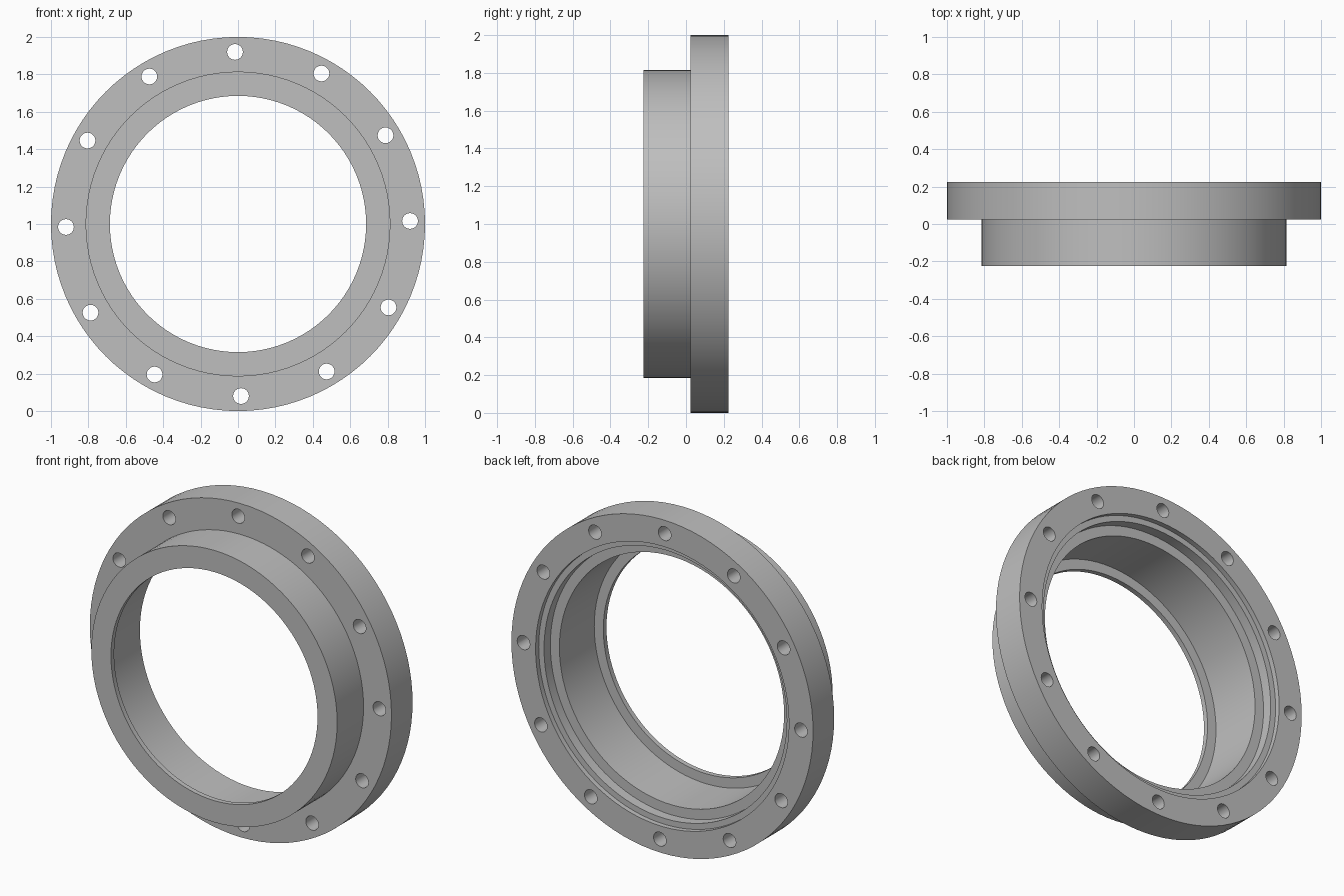
import bpy, bmesh, math
from mathutils import Matrix, Vector

cube = bpy.data.objects.get("Cube")
if cube:
    bpy.data.objects.remove(cube, do_unlink=True)

CENTRE = Vector((0, 0, 1))
SEGMENTS = 96
HOLES = 12

# Plain grey metal
grey = bpy.data.materials.new("grey metal")
grey.use_nodes = True
colour = (0.52, 0.52, 0.52, 1)
grey.diffuse_color = colour
grey.node_tree.nodes["Principled BSDF"].inputs["Base Color"].default_value = colour


def make_object(name, bm):
    bmesh.ops.recalc_face_normals(bm, faces=bm.faces)
    mesh = bpy.data.meshes.new(name)
    bm.to_mesh(mesh)
    bm.free()
    mesh.materials.append(grey)
    obj = bpy.data.objects.new(name, mesh)
    bpy.context.collection.objects.link(obj)
    return obj


def lathe(name, profile):
    """Revolve a closed (radius, y) profile around the y axis."""
    bm = bmesh.new()
    verts = [bm.verts.new(CENTRE + Vector((r, y, 0))) for r, y in profile]
    edges = [bm.edges.new((v, verts[i - 1])) for i, v in enumerate(verts)]
    bmesh.ops.spin(bm, geom=verts + edges, cent=CENTRE, axis=(0, 1, 0),
                   angle=math.tau, steps=SEGMENTS)
    bmesh.ops.remove_doubles(bm, verts=bm.verts, dist=0.0005)
    return make_object(name, bm)


# Flange, collar, stepped rear recess, bore and thin front lip
ring = lathe("flanged_ring", [
    (1.0, 0.225), (1.0, 0.025), (0.815, 0.025), (0.815, -0.225),
    (0.685, -0.225), (0.685, -0.195), (0.745, -0.195), (0.745, 0.135),
    (0.805, 0.135), (0.805, 0.195), (0.84, 0.195), (0.84, 0.225)])

# Bolt hole cutters around the flange
bm = bmesh.new()
for i in range(HOLES):
    a = math.radians(1) + math.tau * i / HOLES
    spot = CENTRE + Vector((0.92 * math.cos(a), 0.125, 0.92 * math.sin(a)))
    bmesh.ops.create_cone(bm, cap_ends=True, segments=32, radius1=0.042,
                          radius2=0.042, depth=0.4,
                          matrix=Matrix.Translation(spot) @ Matrix.Rotation(math.pi / 2, 4, 'X'))
cutter = make_object("bolt_hole_cutter", bm)
cutter.hide_render = True

# Cut the holes, then drop the helper
cut = ring.modifiers.new("bolt_holes", 'BOOLEAN')
cut.operation = 'DIFFERENCE'
cut.solver = 'EXACT'
cut.object = cutter
bpy.ops.object.select_all(action='DESELECT')
bpy.context.view_layer.objects.active = ring
ring.select_set(True)
bpy.ops.object.modifier_apply(modifier=cut.name)
bpy.data.objects.remove(cutter, do_unlink=True)

bpy.ops.object.shade_smooth_by_angle(angle=math.radians(30))
